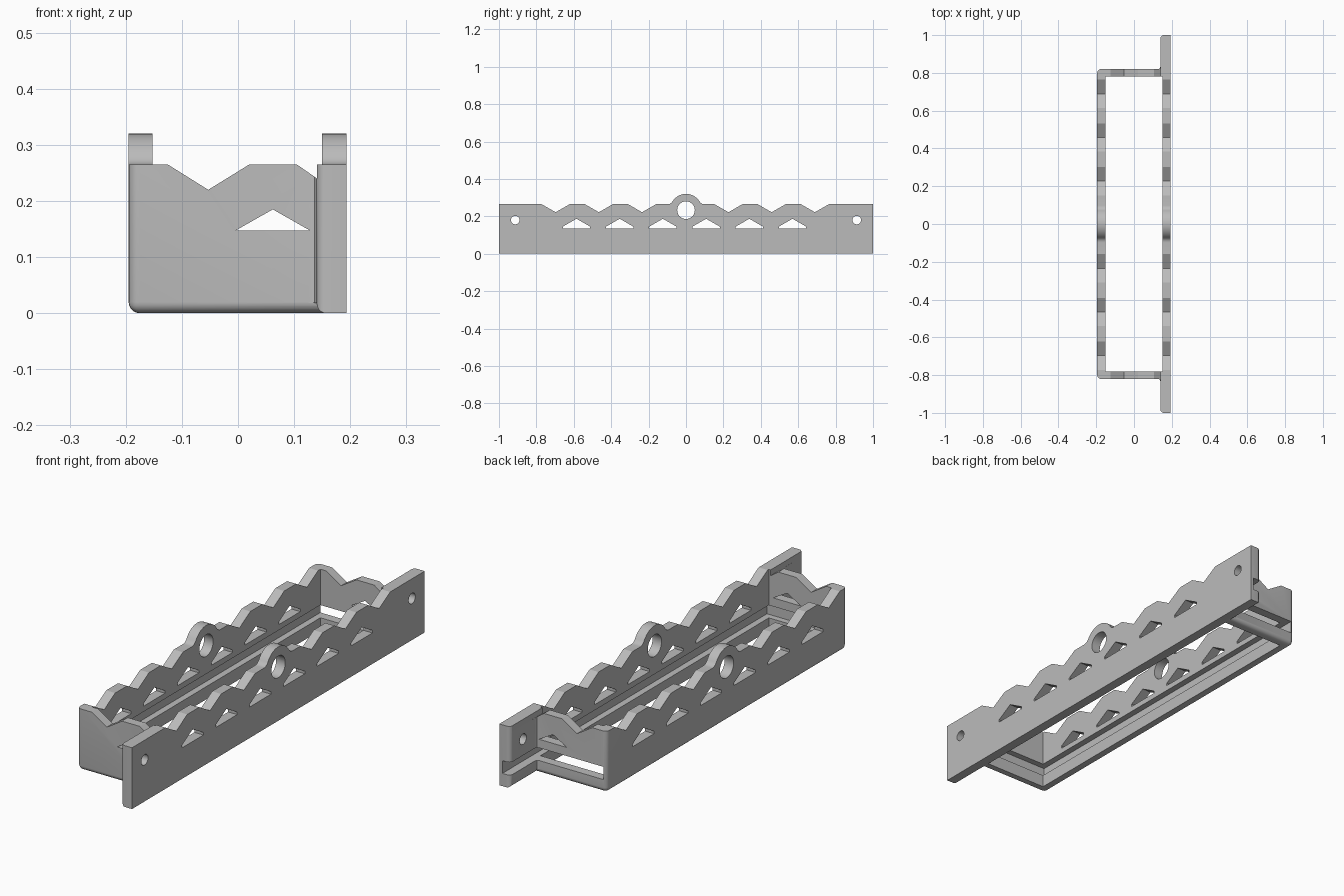
import bpy, bmesh, math

default = bpy.data.objects.get("Cube")
if default:
    bpy.data.objects.remove(default, do_unlink=True)

grey = bpy.data.materials.new("plain grey")
grey.use_nodes = True
grey.diffuse_color = (0.5, 0.5, 0.5, 1)
grey.node_tree.nodes["Principled BSDF"].inputs["Base Color"].default_value = (0.5, 0.5, 0.5, 1)


def prism(name, points, axis, lo, hi, rounded=None, radius=0.02):
    """Extrude a 2D outline along an axis; round the edges picked by a rule."""
    place = {"x": lambda a, b, t: (t, a, b),
             "y": lambda a, b, t: (a, t, b),
             "z": lambda a, b, t: (a, b, t)}[axis]
    bm = bmesh.new()
    rings = [[bm.verts.new(place(a, b, t)) for a, b in points] for t in (lo, hi)]
    for ring in rings:
        bm.faces.new(ring)
    n = len(points)
    for i in range(n):
        j = (i + 1) % n
        bm.faces.new((rings[0][i], rings[0][j], rings[1][j], rings[1][i]))
    bmesh.ops.recalc_face_normals(bm, faces=bm.faces)
    if rounded:
        edges = [e for e in bm.edges if rounded(e.verts[0].co, e.verts[1].co)]
        bmesh.ops.bevel(bm, geom=edges, offset=radius, segments=5,
                        profile=0.5, affect='EDGES')
    mesh = bpy.data.meshes.new(name)
    bm.to_mesh(mesh)
    bm.free()
    mesh.materials.append(grey)
    obj = bpy.data.objects.new(name, mesh)
    bpy.context.collection.objects.link(obj)
    return obj


def rect(a0, a1, b0, b1):
    return [(a0, b0), (a1, b0), (a1, b1), (a0, b1)]


def circle(a, b, r, n):
    return [(a + r * math.cos(math.tau * i / n), b + r * math.sin(math.tau * i / n))
            for i in range(n)]


def combine(target, other, operation='DIFFERENCE'):
    other.hide_render = True
    mod = target.modifiers.new("cut", 'BOOLEAN')
    mod.operation, mod.solver, mod.object = operation, 'EXACT', other
    bpy.ops.object.select_all(action='DESELECT')
    bpy.context.view_layer.objects.active = target
    target.select_set(True)
    bpy.ops.object.modifier_apply(modifier=mod.name)
    bpy.data.objects.remove(other, do_unlink=True)


LEFT, RIGHT, INNER, END, TALL, RIM = -0.195, 0.193, 0.14, 0.82, 0.34, 0.265


# Rounded block for the frame, rounded along the bottom and the two free corners
def frame_edges(p, q):
    low = p.z < 0.01 and q.z < 0.01 and not (p.x > 0 and q.x > 0)
    corner = p.x < 0 and q.x < 0 and abs(p.z - q.z) > 0.1
    return low or corner


frame = prism("bracket_frame", rect(LEFT, 0.17, -END, END), "z", 0, TALL, frame_edges)


# Long mounting flange that runs past both ends
def flange_edges(p, q):
    inside = p.x < 0.15 and q.x < 0.15
    return inside and not (p.z > 0.1 and q.z > 0.1)


flange = prism("mounting_flange", rect(INNER, RIGHT, -1, 1), "z", 0, TALL,
               flange_edges, 0.018)
combine(frame, flange, 'UNION')

# Small fillets where the end walls meet the flange
for s in (-1, 1):
    outline = [(0.126, s * 0.81), (0.126, s * END), (0.136, s * 0.823),
               (INNER, s * 0.833), (0.155, s * 0.833), (0.155, s * 0.81)]
    combine(frame, prism("corner_fillet", outline, "z", 0.018, TALL), 'UNION')

# Open middle
combine(frame, prism("middle_cutter", rect(-0.152, 0.15, -0.78, 0.78), "z", -0.1, 0.5))

# Wavy top edge with the round boss in the middle
PITCH, SHIFT = 0.231, -0.004
wave = [(-1.2, RIM)]


def notch(k):
    c = k * PITCH + SHIFT
    return [(c - 0.075, RIM), (c, 0.222), (c + 0.075, RIM)]


for k in (-3, -2, -1):
    wave += notch(k)
boss_z, boss_r, fillet_r = 0.235, 0.085, 0.03
rise = math.asin((RIM + fillet_r - boss_z) / (boss_r + fillet_r))
fillet_y = (boss_r + fillet_r) * math.cos(rise)
bend = []
for i in range(6):
    a = -math.pi / 2 + (math.pi / 2 - rise) * -i / 5
    bend.append((fillet_y + fillet_r * math.cos(a), RIM + fillet_r + fillet_r * math.sin(a)))
wave += [(-y, z) for y, z in bend]
for i in range(1, 20):
    a = math.pi - rise - (math.pi - 2 * rise) * i / 20
    wave.append((boss_r * math.cos(a), boss_z + boss_r * math.sin(a)))
wave += bend[::-1]
for k in (1, 2, 3):
    wave += notch(k)
wave += [(1.2, RIM), (1.2, 0.5), (-1.2, 0.5)]
combine(frame, prism("wave_cutter", wave, "x", -0.4, 0.4))

# Notches and triangular windows in the end walls
for outline in ([(-0.125, RIM), (-0.053, 0.22), (0.02, RIM), (0.02, 0.4), (-0.125, 0.4)],
                [(0.105, RIM), (0.141, 0.24), (0.141, 0.4), (0.105, 0.4)],
                [(-0.005, 0.147), (0.129, 0.147), (0.062, 0.185)]):
    combine(frame, prism("end_cutter", outline, "y", -1.2, 1.2))

# Row of peaked windows through both long walls
for k in range(-3, 3):
    c = (k + 0.5) * PITCH - 0.008
    window = [(c - 0.073, 0.134), (c + 0.073, 0.134), (c + 0.073, 0.145),
              (c, 0.187), (c - 0.073, 0.145)]
    combine(frame, prism("window_cutter", window, "x", -0.4, 0.4))

# Boss bore and screw holes
combine(frame, prism("bore_cutter", circle(0, 0.233, 0.047, 40), "x", -0.4, 0.4))
for y in (-0.913, 0.913):
    combine(frame, prism("screw_cutter", circle(y, 0.18, 0.023, 16), "x", -0.4, 0.4))

# Inner groove for a sliding panel, open at the back
combine(frame, prism("groove_cutter", rect(-0.18, 0.178, -0.807, 1.2), "z", 0.055, 0.11))

bpy.ops.object.select_all(action='DESELECT')
frame.select_set(True)
bpy.context.view_layer.objects.active = frame
bpy.ops.object.shade_smooth_by_angle(angle=math.radians(25))
